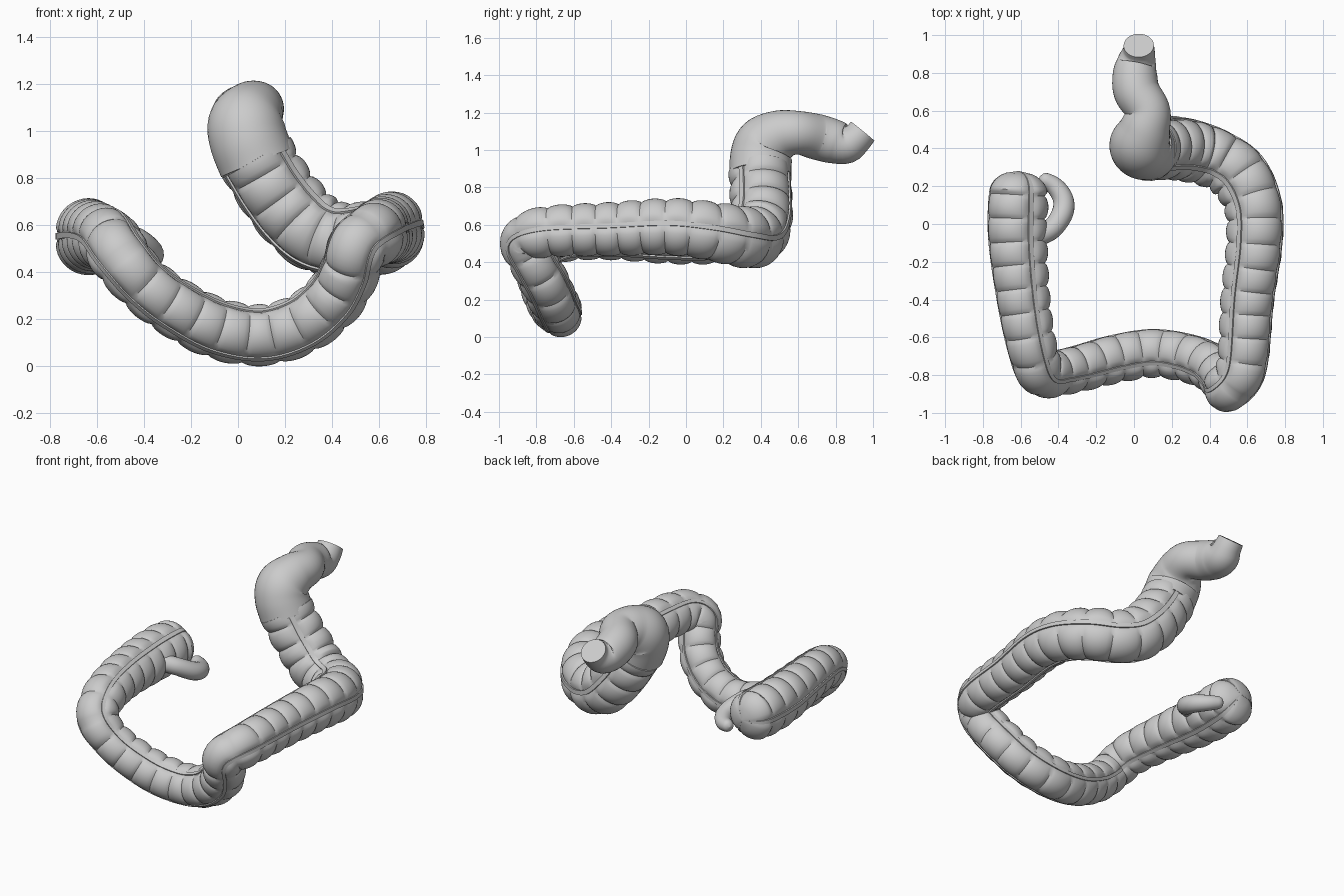
import bpy, bmesh, math
from mathutils import Vector

if "Cube" in bpy.data.objects:
    bpy.data.objects.remove(bpy.data.objects["Cube"])


def spline(pts, step):
    """Catmull-Rom through (x, y, z, r), resampled at even arc length."""
    P = [Vector(p) for p in pts]
    P = [P[0] * 2 - P[1]] + P + [P[-1] * 2 - P[-2]]
    dense = []
    for i in range(1, len(P) - 2):
        a, b, c, d = P[i - 1:i + 3]
        for k in range(40):
            t = k / 40
            dense.append(0.5 * (2 * b + (c - a) * t + (2 * a - 5 * b + 4 * c - d) * t * t
                                + (3 * b - a - 3 * c + d) * t ** 3))
    dense.append(P[-2])
    acc = [0.0]
    for p, q in zip(dense, dense[1:]):
        acc.append(acc[-1] + (q.xyz - p.xyz).length)
    n = max(2, round(acc[-1] / step))
    out, j = [], 0
    for i in range(n + 1):
        s = acc[-1] * i / n
        while j < len(acc) - 2 and acc[j + 1] < s:
            j += 1
        f = (s - acc[j]) / max(acc[j + 1] - acc[j], 1e-9)
        out.append(dense[j].lerp(dense[j + 1], min(f, 1)))
    return out, acc[-1]


def frames(path):
    """Twist-free normal and binormal for every path sample."""
    c = [p.xyz for p in path]
    res, n = [], Vector((0, 0, 1))
    for i in range(len(c)):
        t = (c[min(i + 1, len(c) - 1)] - c[max(i - 1, 0)]).normalized()
        n = (n - t * n.dot(t)).normalized()
        res.append((n.copy(), t.cross(n)))
    return res


def skin(name, rings, angle=35):
    """Join rings of points into a closed tube."""
    bm = bmesh.new()
    vs = [[bm.verts.new(p) for p in r] for r in rings]
    m = len(rings[0])
    for a, b in zip(vs, vs[1:]):
        for k in range(m):
            bm.faces.new((a[k], a[(k + 1) % m], b[(k + 1) % m], b[k]))
    bm.faces.new(vs[0][::-1])
    bm.faces.new(vs[-1])
    bmesh.ops.recalc_face_normals(bm, faces=bm.faces)
    me = bpy.data.meshes.new(name)
    bm.to_mesh(me)
    bm.free()
    ob = bpy.data.objects.new(name, me)
    bpy.context.collection.objects.link(ob)
    bpy.ops.object.select_all(action='DESELECT')
    ob.select_set(True)
    bpy.context.view_layer.objects.active = ob
    bpy.ops.object.shade_smooth_by_angle(angle=math.radians(angle))
    return ob


def dome(s, R):
    """Radius factor of a rounded end, s away from the tip."""
    return 1.0 if s >= R else max(0.04, (1 - (1 - s / R) ** 2.3) ** 0.5)


def smooth_tube(name, pts, sides, step, round_end=False):
    path, L = spline(pts, step)
    rings = []
    for i, (p, (n, b)) in enumerate(zip(path, frames(path))):
        r = p.w
        if round_end:
            r *= dome(L - L * i / (len(path) - 1), p.w)
        rings.append([p.xyz + (n * math.cos(a) + b * math.sin(a)) * r
                      for a in (2 * math.pi * k / sides for k in range(sides))])
    return skin(name, rings)


# colon: pouched tube with three lengthwise bands
colon = [(-.61, .28, .55, .15), (-.62, .1, .55, .163), (-.62, -.1, .55, .16),
         (-.59, -.4, .555, .145), (-.545, -.65, .535, .135), (-.495, -.785, .46, .13),
         (-.41, -.785, .36, .125), (-.29, -.76, .265, .127), (-.1, -.71, .165, .132),
         (.1, -.68, .132, .132), (.28, -.705, .185, .132), (.41, -.755, .295, .132),
         (.475, -.82, .41, .13), (.505, -.862, .51, .13), (.575, -.75, .56, .138),
         (.605, -.4, .575, .145), (.642, -.1, .588, .153), (.635, .1, .57, .158),
         (.56, .26, .54, .165), (.44, .345, .53, .165), (.33, .385, .565, .17),
         (.235, .405, .65, .172), (.15, .405, .76, .17), (.075, .40, .885, .17)]
SUB, PERIOD, LOBE = 10, .125, 14
path, L = spline(colon, PERIOD / SUB)
fr = frames(path)
# line the bands up on the straight right-hand run
ref = min(range(len(path)), key=lambda i: (path[i].xyz - Vector((.64, 0, .58))).length)
d = Vector((1, 0, .15))
phase = math.atan2(d.dot(fr[ref][1]), d.dot(fr[ref][0]))
rings = []
for i, (p, (n, b)) in enumerate(zip(path, fr)):
    s = L * i / (len(path) - 1)
    R = p.w * dome(s, .12)
    pouch = abs(math.sin(math.pi * i / SUB)) ** .6
    if s < .1:
        pouch = .9
    ring = []
    for third in range(3):
        base = phase + third * 2 * math.pi / 3
        prof = [(-.09, .94), (.09, .94)]
        for k in range(LOBE + 1):
            u = k / LOBE
            bulge = max(0, math.sin(math.pi * u)) ** .5
            prof.append((.1 + u * (2 * math.pi / 3 - .2), .89 + .135 * bulge * (.08 + .92 * pouch)))
        ring += [p.xyz + (n * math.cos(base + a) + b * math.sin(base + a)) * R * f for a, f in prof]
    rings.append(ring)
skin("colon", rings, 40)

# rectum: smooth end section with a flat outlet
smooth_tube("rectum", [(.082, .398, .865, .166), (.045, .402, .96, .166), (.035, .43, 1.03, .162),
                       (.06, .51, 1.08, .135), (.075, .60, 1.092, .116), (.015, .70, 1.07, .122),
                       (.005, .79, 1.045, .118), (.015, .86, 1.03, .103), (.025, .91, 1.06, .086),
                       (.025, .945, 1.10, .08)], 40, .015)

# appendix: small hooked tube beside the blind end
smooth_tube("appendix", [(-.52, -.07, .56, .055), (-.435, -.025, .535, .055), (-.38, .055, .49, .057),
                         (-.375, .13, .465, .055), (-.42, .20, .455, .048), (-.50, .25, .465, .035)],
            20, .008, round_end=True)
